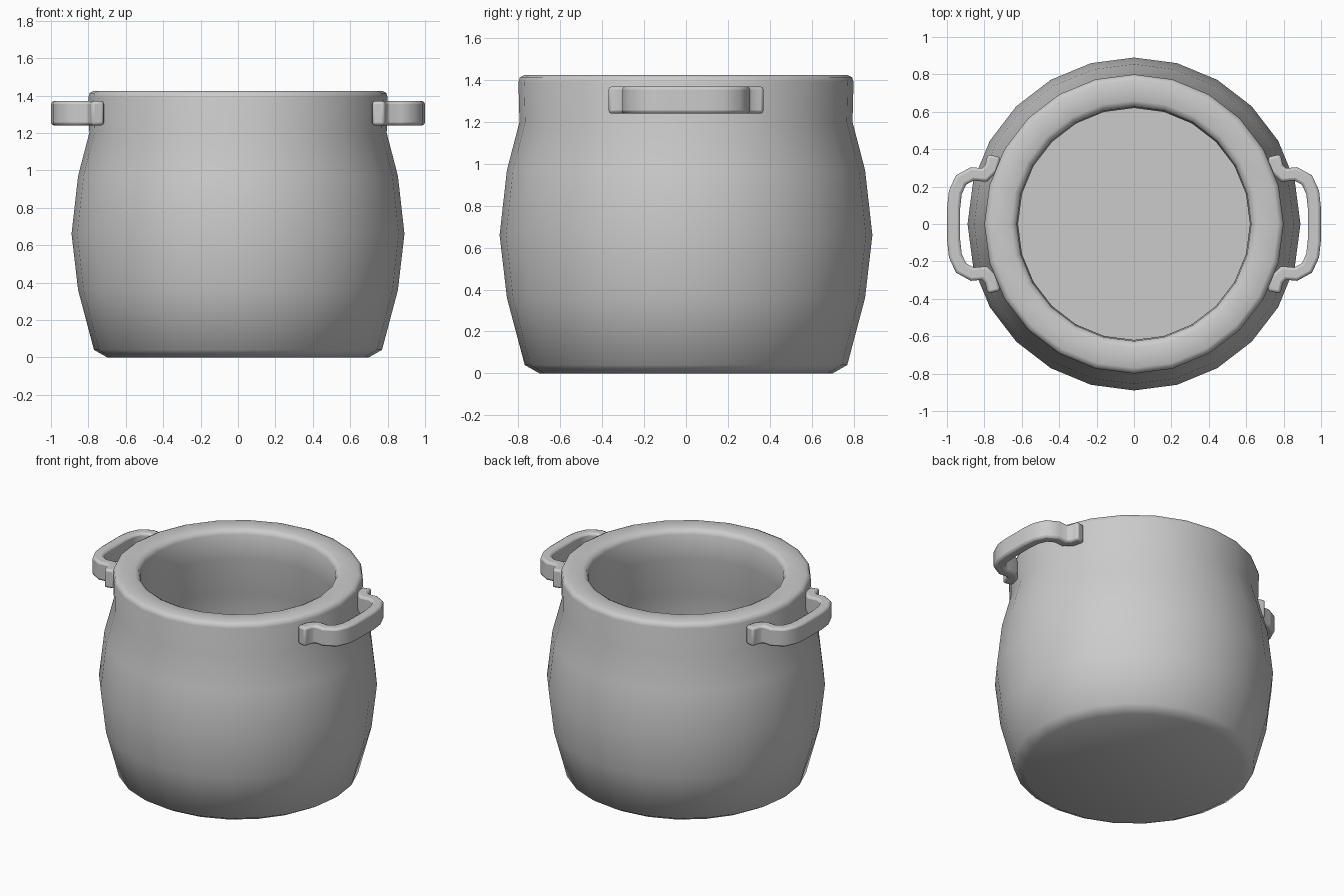
import bpy, bmesh, math
from mathutils import Vector

if "Cube" in bpy.data.objects:
    bpy.data.objects.remove(bpy.data.objects["Cube"])


def finish(bm, name, angle, bevel=0):
    bmesh.ops.recalc_face_normals(bm, faces=bm.faces)
    mesh = bpy.data.meshes.new(name)
    bm.to_mesh(mesh)
    bm.free()
    ob = bpy.data.objects.new(name, mesh)
    bpy.context.collection.objects.link(ob)
    if bevel:
        mod = ob.modifiers.new("rounded_edges", 'BEVEL')
        mod.width = bevel
        mod.segments = 2
        mod.limit_method = 'ANGLE'
        mod.angle_limit = math.radians(60)
    bpy.ops.object.select_all(action='DESELECT')
    bpy.context.view_layer.objects.active = ob
    ob.select_set(True)
    bpy.ops.object.shade_smooth_by_angle(angle=math.radians(angle))
    return ob


def skin(bm, rings, close=True):
    """Join matching rings of vertices with quads and cap both ends."""
    for a, b in zip(rings, rings[1:]):
        n = len(a)
        for i in range(n):
            j = (i + 1) % n
            bm.faces.new((a[i], a[j], b[j], b[i]))
    bm.faces.new(rings[0])
    bm.faces.new(rings[-1])


# Pot body: 24-sided lathe, outside wall, rim, then inside wall to the floor
SIDES = 24
profile = [(0.70, 0), (0.77, 0.04), (0.855, 0.36), (0.89, 0.66), (0.855, 0.97),
           (0.795, 1.20), (0.80, 1.39), (0.793, 1.414), (0.77, 1.425),
           (0.66, 1.425), (0.636, 1.413), (0.626, 1.39), (0.62, 1.22),
           (0.685, 0.95), (0.72, 0.66), (0.69, 0.38), (0.63, 0.17)]
bm = bmesh.new()
rings = [[bm.verts.new((r * math.cos(math.tau * i / SIDES),
                        r * math.sin(math.tau * i / SIDES), z))
          for i in range(SIDES)] for r, z in profile]
skin(bm, rings)
finish(bm, "pot_body", 50)

# Handles: flat strap swept along a mirrored path, one on each side
half = [(0.748, 0.365), (0.765, 0.295), (0.80, 0.262), (0.865, 0.268),
        (0.925, 0.235), (0.955, 0.17), (0.964, 0.09)]
path = [Vector(p) for p in half + [(x, -y) for x, y in reversed(half)]]
THICK, LOW, HIGH = 0.035, 1.24, 1.37


def handle(name, side):
    bm = bmesh.new()
    rings = []
    for i, p in enumerate(path):
        d1 = (p - path[max(i - 1, 0)]).normalized()
        d2 = (path[min(i + 1, len(path) - 1)] - p).normalized()
        d = (d1 + d2).normalized()
        n = Vector((-d.y, d.x))
        ref = d1 if d1.length else d2
        off = n * (THICK / max(0.5, d.dot(ref)))
        a, b = p + off, p - off
        rings.append([bm.verts.new((q.x * side, q.y, z)) for q, z in
                      ((a, LOW), (b, LOW), (b, HIGH), (a, HIGH))])
    skin(bm, rings)
    finish(bm, name, 50, 0.015)


handle("right_handle", 1)
handle("left_handle", -1)
